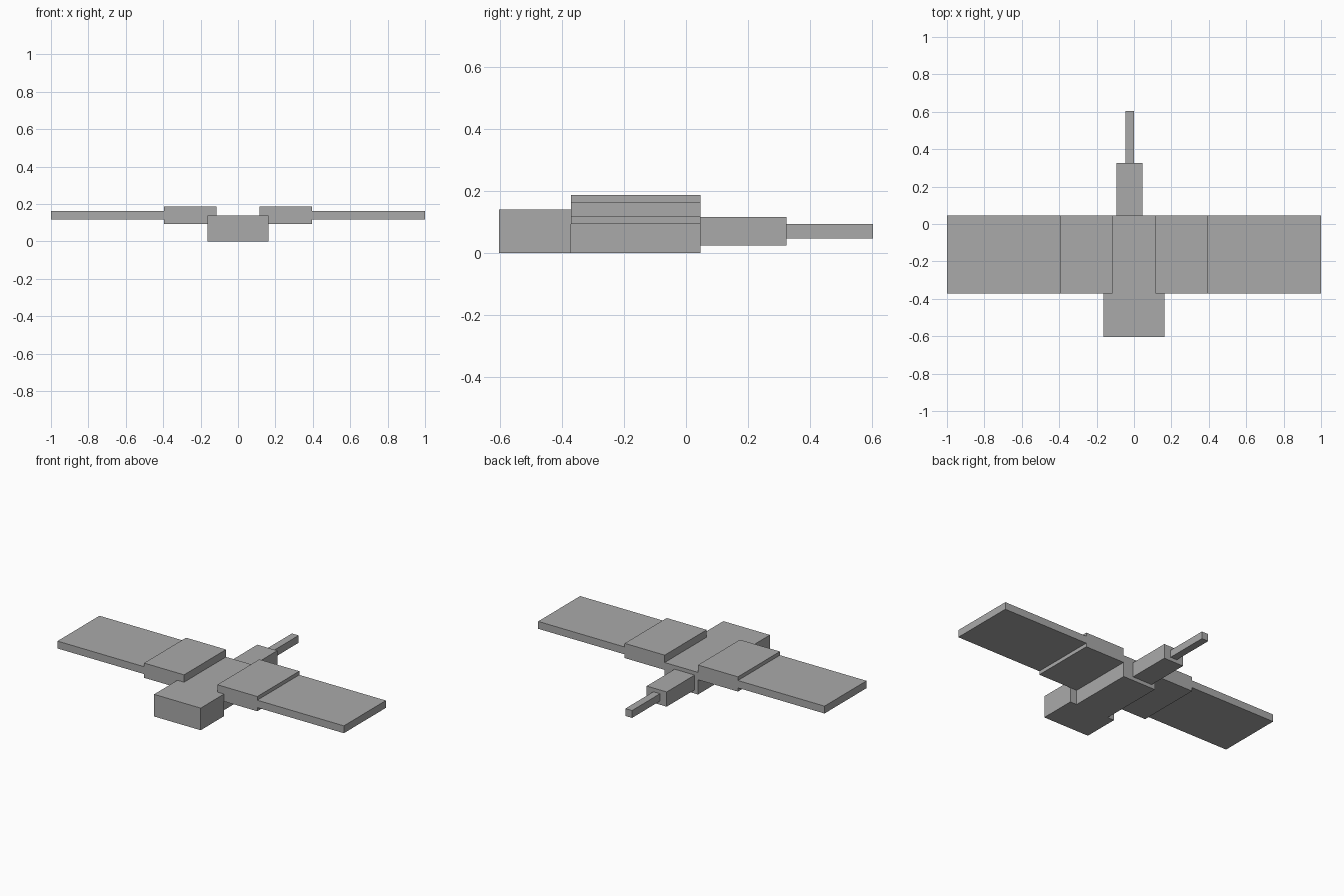
import bpy
from mathutils import Vector

cube = bpy.data.objects.get("Cube")
if cube:
    bpy.data.objects.remove(cube, do_unlink=True)

UNIT = 2 / 43  # one block; the wingspan is 43 blocks

grey = bpy.data.materials.new("plain_grey")
grey.use_nodes = True
grey.diffuse_color = (0.4, 0.4, 0.4, 1)
grey.node_tree.nodes["Principled BSDF"].inputs["Base Color"].default_value = grey.diffuse_color


def box(name, x, y, z):
    """Flat-sided box from (low, high) ranges given in blocks."""
    low, high = (Vector(v) * UNIT for v in zip(x, y, z))
    bpy.ops.mesh.primitive_cube_add(size=1, location=(low + high) / 2)
    ob = bpy.context.object
    ob.name = ob.data.name = name
    ob.scale = high - low
    bpy.ops.object.transform_apply(location=False, rotation=False, scale=True)
    ob.data.materials.append(grey)
    return ob


# Head and body share their top and bottom planes
box("head", (-3.5, 3.5), (-13, -8), (0, 3))
box("body", (-2.5, 2.5), (-8, 1), (0, 3))

# Two-part tail, set off centre
box("tail_base", (-2, 1), (1, 7), (0.5, 2.5))
box("tail_tip", (-1, 0), (7, 13), (1, 2))

# Wings: thick inner slab and thin outer slab on each side
for side, s in (("left", 1), ("right", -1)):
    box(side + "_wing_base", sorted((s * 2.5, s * 8.5)), (-8, 1), (2, 4))
    box(side + "_wing_tip", sorted((s * 8.5, s * 21.5)), (-8, 1), (2.5, 3.5))
